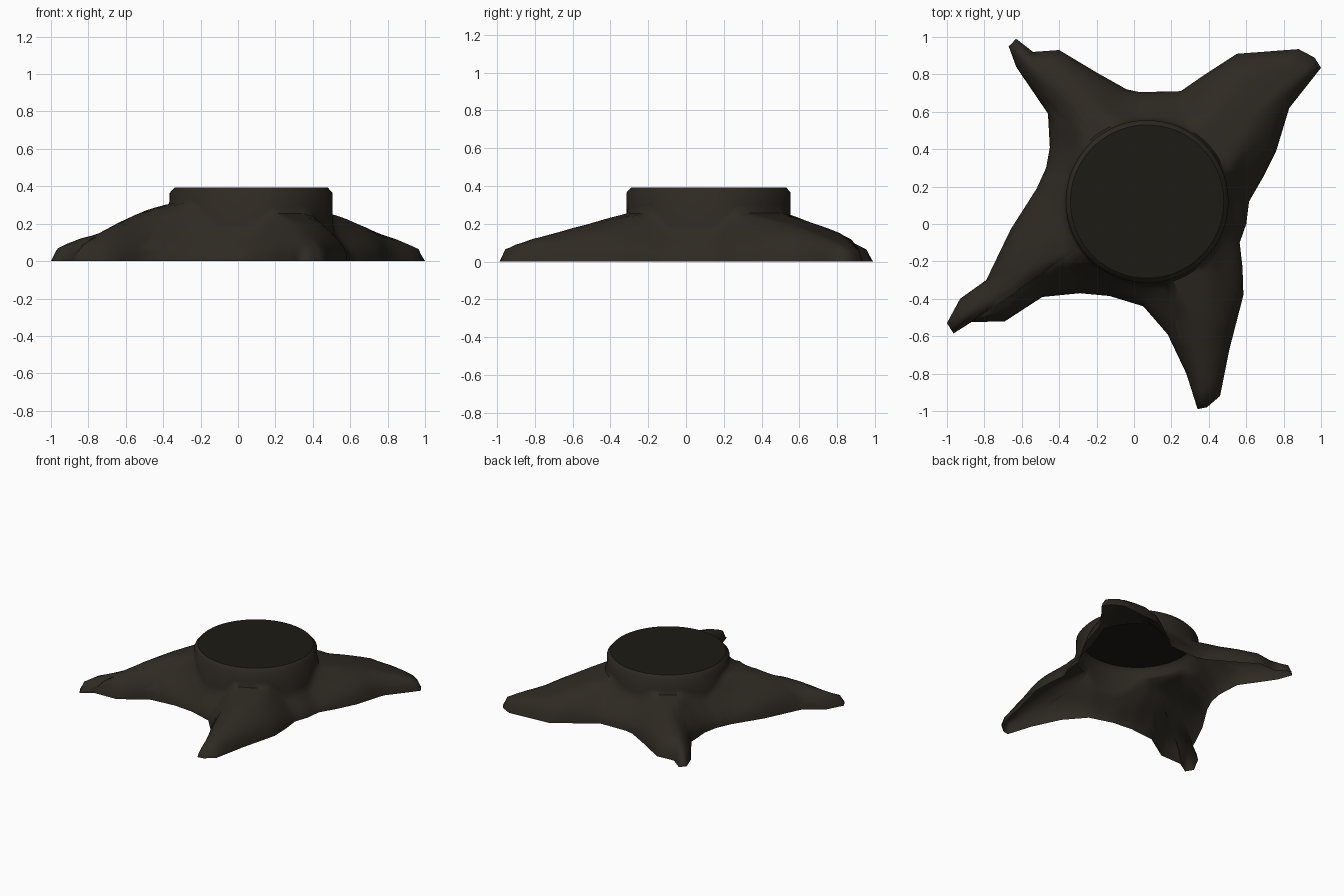
import bpy, bmesh, math
from mathutils import Vector
from mathutils.geometry import intersect_point_line

if "Cube" in bpy.data.objects:
    bpy.data.objects.remove(bpy.data.objects["Cube"])

C = Vector((0.07, 0.12))            # trunk centre
TRUNK_R = 0.435

# ground outline of the stump and its four roots, counter-clockwise
OUTLINE = [(.615, .12), (.69, .25), (.76, .39), (.83, .62), (1, .835), (.965, .89), (.88, .935),
           (.55, .91), (.38, .80), (.25, .71), (.03, .705), (-.04, .72), (-.20, .81), (-.40, .93),
           (-.54, .92), (-.63, .99), (-.67, .95), (-.63, .84), (-.46, .59), (-.45, .41),
           (-.47, .30), (-.52, .19), (-.66, -.03), (-.79, -.30), (-.93, -.40), (-1, -.53),
           (-.965, -.585), (-.87, -.525), (-.69, -.52), (-.49, -.39), (-.29, -.37), (-.13, -.385),
           (.05, -.44), (.18, -.59), (.28, -.80), (.34, -.99), (.39, -.98), (.46, -.92),
           (.51, -.67), (.585, -.38), (.58, -.23), (.565, -.10), (.60, .0)]
OUTLINE = [Vector(p) for p in OUTLINE]
TIPS = [Vector(p) - C for p in ((.96, .89), (-.65, .98), (-1, -.55), (.37, -.99))]

# by fraction of root length: ridge height, half width, roundness, extra height of the left root
RIDGE = [(0, .28), (.35, .265), (.45, .24), (.6, .20), (.75, .15), (.85, .12), (.95, .08), (1, .055)]
WIDTH = [(0, .17), (.45, .18), (.6, .16), (.8, .10), (.95, .05), (1, .03)]
ROUND = [(0, .1), (.4, .15), (.65, .9), (1, 1)]
EXTRA = [(0, .06), (.38, .05), (.5, .04), (.62, .03), (.78, 0), (1, 0)]


def lerp_table(table, x):
    for (x0, y0), (x1, y1) in zip(table, table[1:]):
        if x <= x1:
            return y0 + (y1 - y0) * (x - x0) / (x1 - x0)
    return table[-1][1]


def edge_distance(p):
    best = 9
    for a, b in zip(OUTLINE, OUTLINE[1:] + OUTLINE[:1]):
        q, t = intersect_point_line(p, a, b)
        q = a.lerp(b, min(1, max(0, t)))
        best = min(best, (p - q).length)
    return best


def height(p):
    d = p - C
    tip = max(TIPS, key=lambda t: t.normalized().dot(d.normalized()))
    s = d.length / tip.length
    k = min(1, edge_distance(p) / lerp_table(WIDTH, s))
    arch = math.sqrt(1 - (1 - k) ** 2)
    k += (arch - k) * lerp_table(ROUND, s)
    left = max(0, TIPS[2].normalized().dot(d.normalized())) ** 4
    return (lerp_table(RIDGE, s) + left * lerp_table(EXTRA, s)) * k


def material(name, rgb):
    m = bpy.data.materials.new(name)
    m.diffuse_color = (*rgb, 1)
    m.use_nodes = True
    m.node_tree.nodes["Principled BSDF"].inputs["Base Color"].default_value = m.diffuse_color
    return m


def finish(bm, name, mat, angle):
    me = bpy.data.meshes.new(name)
    bm.to_mesh(me)
    bm.free()
    ob = bpy.data.objects.new(name, me)
    bpy.context.collection.objects.link(ob)
    me.materials.append(mat)
    bpy.ops.object.select_all(action='DESELECT')
    ob.select_set(True)
    bpy.context.view_layer.objects.active = ob
    bpy.ops.object.shade_smooth_by_angle(angle=math.radians(angle))


# columns: outline split into short steps
columns = []
for a, b in zip(OUTLINE, OUTLINE[1:] + OUTLINE[:1]):
    columns += [a.lerp(b, i / 3) for i in range(3)]

# bark shell: rim, trunk wall, then roots spreading to the ground (open below)
bm = bmesh.new()
rings = [[] for _ in range(13)]
for p in columns:
    u = (p - C).normalized()
    start = C + u * (TRUNK_R + .012)
    wall_low = min(.33, height(start) + .04)
    for i, (r, z) in enumerate([(.41, .393), (TRUNK_R, .365), (TRUNK_R, wall_low)]):
        rings[i].append(bm.verts.new((*(C + u * r), z)))
    for i, t in enumerate((0, .1, .22, .36, .5, .64, .77, .88, .96, 1)):
        q = start.lerp(p, t)
        z = 0 if t == 1 else height(q)
        rings[i + 3].append(bm.verts.new((*q, z)))
n = len(columns)
for top, low in zip(rings, rings[1:]):
    for j in range(n):
        k = (j + 1) % n
        bm.faces.new((top[j], low[j], low[k], top[k]))
finish(bm, "bark_and_roots", material("bark", (.027, .022, .016)), 60)

# cut top disc
bm = bmesh.new()
bm.faces.new([bm.verts.new((*(C + (p - C).normalized() * .41), .393)) for p in columns])
finish(bm, "cut_top", material("cut_wood", (.012, .0105, .007)), 30)
